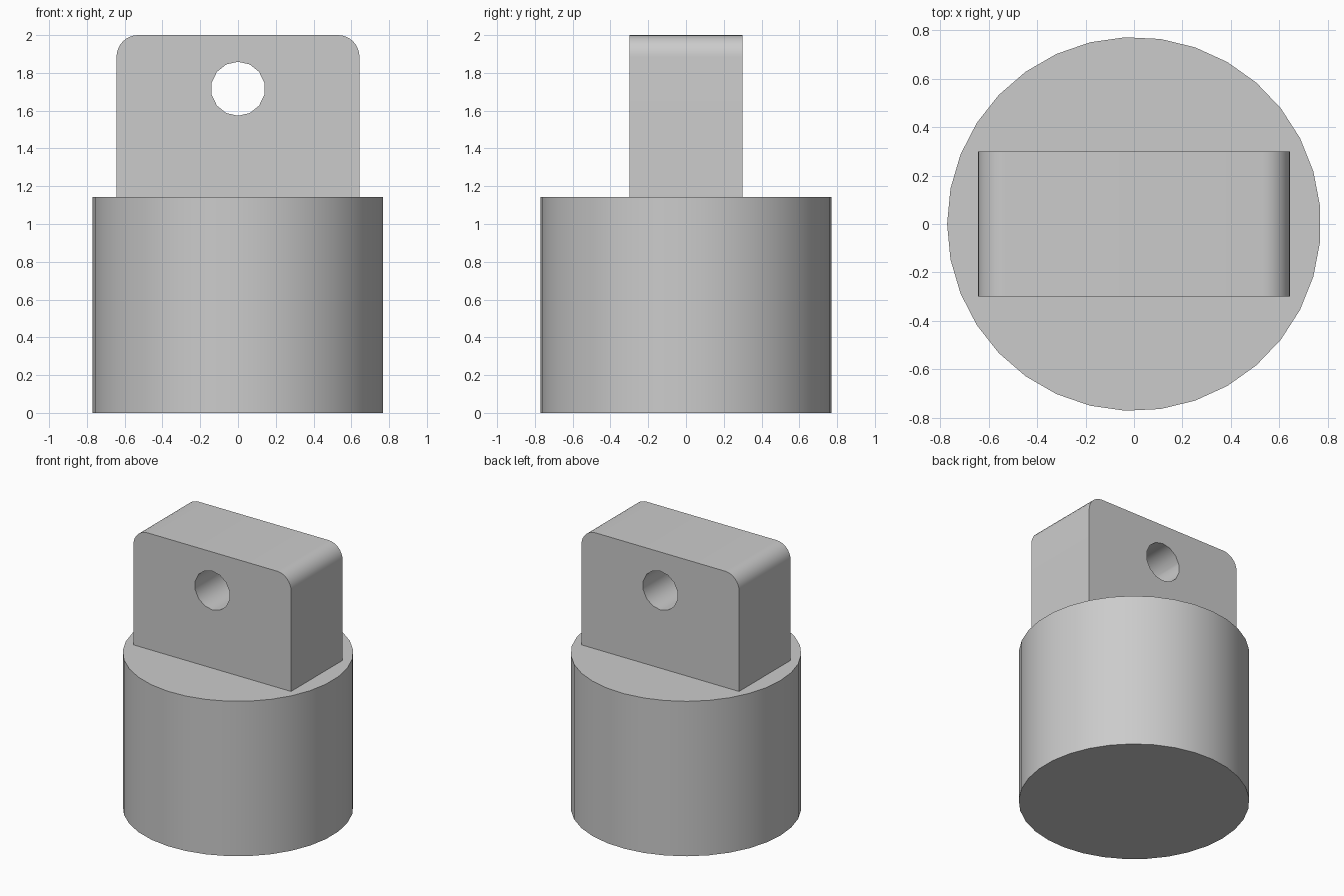
import bpy
import bmesh
import math
from mathutils import Matrix

cube = bpy.data.objects.get("Cube")
if cube:
    bpy.data.objects.remove(cube, do_unlink=True)

GREY = 0.6
grey = bpy.data.materials.new("plain grey")
grey.use_nodes = True
grey.diffuse_color = (GREY, GREY, GREY, 1)
grey.node_tree.nodes["Principled BSDF"].inputs["Base Color"].default_value = (GREY, GREY, GREY, 1)

BODY_RADIUS, BODY_HEIGHT = 0.771, 1.143
TAB_WIDTH, TAB_DEPTH, TOP = 1.286, 0.6, 2.0
CORNER_RADIUS = 0.114
HOLE_RADIUS, HOLE_HEIGHT = 0.143, 1.716


def finish(name, bm):
    """Turn a bmesh into a named grey object."""
    bmesh.ops.recalc_face_normals(bm, faces=bm.faces)
    mesh = bpy.data.meshes.new(name)
    bm.to_mesh(mesh)
    bm.free()
    mesh.materials.append(grey)
    obj = bpy.data.objects.new(name, mesh)
    bpy.context.collection.objects.link(obj)
    return obj


def select_only(obj):
    bpy.ops.object.select_all(action='DESELECT')
    obj.select_set(True)
    bpy.context.view_layer.objects.active = obj


def cylinder(name, radius, depth, sides, matrix):
    bm = bmesh.new()
    bmesh.ops.create_cone(bm, cap_ends=True, segments=sides, radius1=radius,
                          radius2=radius, depth=depth, matrix=matrix)
    return finish(name, bm)


# Round body, with one corner pointing along +x
body = cylinder("round_body", BODY_RADIUS, BODY_HEIGHT, 33,
                Matrix.Translation((0, 0, BODY_HEIGHT / 2)) @ Matrix.Rotation(math.pi / 2, 4, 'Z'))

# Tab: block slightly sunk into the body, its two upper edges rounded
bottom = BODY_HEIGHT - 0.02
bm = bmesh.new()
bmesh.ops.create_cube(bm, size=1, matrix=Matrix.Translation((0, 0, (TOP + bottom) / 2))
                      @ Matrix.Diagonal((TAB_WIDTH, TAB_DEPTH, TOP - bottom, 1)))
upper = [e for e in bm.edges
         if all(v.co.z > TOP - 0.01 for v in e.verts)
         and abs(e.verts[0].co.x - e.verts[1].co.x) < 0.01]
bmesh.ops.bevel(bm, geom=upper, offset=CORNER_RADIUS, segments=8, profile=0.5, affect='EDGES')
tab = finish("pierced_tab", bm)

# Hole running front to back through the tab
cutter = cylinder("hole_cutter", HOLE_RADIUS, 1, 14,
                  Matrix.Translation((0, 0, HOLE_HEIGHT)) @ Matrix.Rotation(math.pi / 2, 4, 'X'))
cutter.hide_render = True
cut = tab.modifiers.new("hole", 'BOOLEAN')
cut.operation = 'DIFFERENCE'
cut.solver = 'EXACT'
cut.object = cutter
select_only(tab)
bpy.ops.object.modifier_apply(modifier=cut.name)
bpy.data.objects.remove(cutter, do_unlink=True)

# Smooth curved walls, crisp edges
for part in (body, tab):
    select_only(part)
    bpy.ops.object.shade_smooth_by_angle(angle=math.radians(35))
